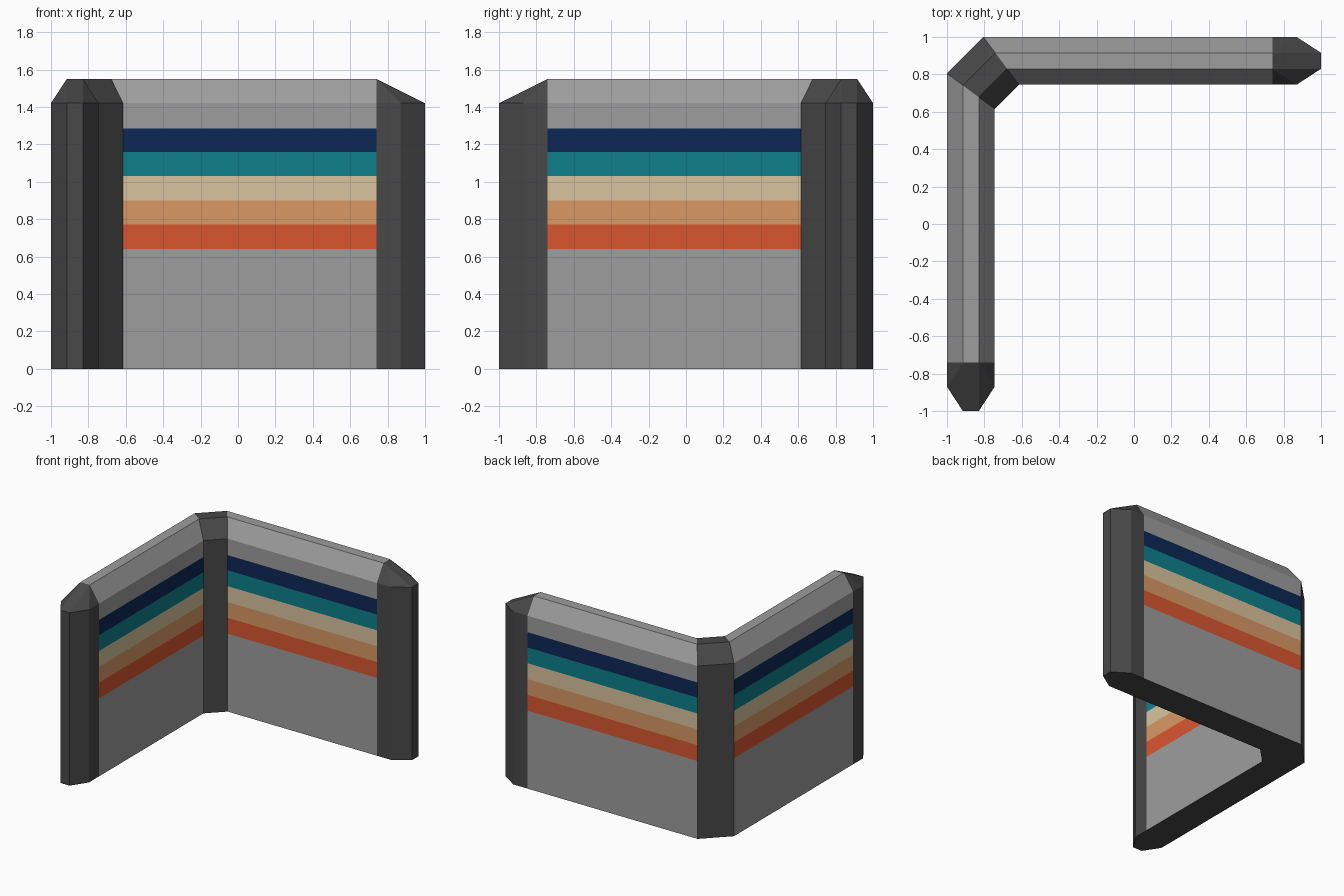
import bpy, bmesh

if "Cube" in bpy.data.objects:
    bpy.data.objects.remove(bpy.data.objects["Cube"])

def srgb(h):
    c = [int(h[i:i + 2], 16) / 255 for i in (0, 2, 4)]
    return [v / 12.92 if v <= 0.04045 else ((v + 0.055) / 1.055) ** 2.4 for v in c] + [1]

MATS = []
for name, col in [("wall grey", "9D9D9D"), ("trim dark grey", "484848"), ("stripe red orange", "DA5630"),
                  ("stripe tan", "DA9965"), ("stripe sand", "D9C49D"), ("stripe teal", "0D808B"),
                  ("stripe navy", "0D2757")]:
    m = bpy.data.materials.new(name)
    m.diffuse_color = srgb(col)
    m.use_nodes = True
    m.node_tree.nodes["Principled BSDF"].inputs["Base Color"].default_value = m.diffuse_color
    MATS.append(m)
GREY, DARK, STRIPE = 0, 1, 2

IN, RIDGE_IN, RIDGE_OUT, OUT = 0.745, 0.83, 0.915, 1.0   # wall thickness positions
SIDE_H, TOP_H = 1.42, 1.55
CAP_X = 0.74
BANDS = [0.64, 0.77, 0.90, 1.03, 1.16, 1.285]            # stripe edges

def mirrored(p):
    """Reflect across the diagonal to reach the other arm."""
    return (-p[1], -p[0], p[2])

def same(p):
    return p

def profile(cuts):
    """Closed wall cross-section as (y, z) points."""
    return ([(IN, 0)] + [(IN, z) for z in cuts] + [(IN, SIDE_H), (RIDGE_IN, TOP_H), (RIDGE_OUT, TOP_H),
            (OUT, SIDE_H)] + [(OUT, z) for z in reversed(cuts)] + [(OUT, 0)])

def corner_x(y):
    """Slanted joint between wall and corner post."""
    return -0.615 - 0.19 * (y - IN) / (OUT - IN)

def finish(bm, name, rule):
    bmesh.ops.recalc_face_normals(bm, faces=bm.faces)
    me = bpy.data.meshes.new(name)
    for m in MATS:
        me.materials.append(m)
    for f in bm.faces:
        f.material_index = rule(f)
    bm.to_mesh(me)
    bm.free()
    bpy.context.collection.objects.link(bpy.data.objects.new(name, me))

def loft(name, a, b, rule):
    bm = bmesh.new()
    va, vb = [[bm.verts.new(p) for p in ring] for ring in (a, b)]
    n = len(a)
    for i in range(n):
        j = (i + 1) % n
        bm.faces.new((va[i], va[j], vb[j], vb[i]))
    finish(bm, name, rule)

def wall_rule(f):
    z = f.calc_center_median().z
    if z < 0.01:
        return DARK
    for i in range(5):
        if BANDS[i] < z < BANDS[i + 1]:
            return STRIPE + i
    return GREY

def dark_rule(f):
    return DARK

for side, mp in (("back", same), ("left", mirrored)):
    # striped wall arm
    ring = profile(BANDS)
    loft(side + "_wall", [mp((corner_x(y), y, z)) for y, z in ring],
         [mp((CAP_X, y, z)) for y, z in ring], wall_rule)

    # bevelled end cap
    plan = [(CAP_X, IN), (0.87, IN), (1, RIDGE_IN), (1, RIDGE_OUT), (0.87, OUT), (CAP_X, OUT)]
    pts = [(x, y, z) for x, y in plan for z in (0, SIDE_H)]
    pts += [(CAP_X, RIDGE_IN, TOP_H), (CAP_X, RIDGE_OUT, TOP_H)]
    bm = bmesh.new()
    for p in pts:
        bm.verts.new(p)
    bmesh.ops.convex_hull(bm, input=bm.verts)
    hidden = [f for f in bm.faces if all(abs(v.co.x - CAP_X) < 1e-4 for v in f.verts)]
    bmesh.ops.delete(bm, geom=hidden, context='FACES')
    bmesh.ops.dissolve_limit(bm, angle_limit=0.01, verts=bm.verts, edges=bm.edges)
    for v in bm.verts:
        v.co = mp(tuple(v.co))
    finish(bm, side + "_end_cap", dark_rule)

# corner post joining both arms
post = [(corner_x(y), y, z) for y, z in profile([])]
loft("corner_post", post, [mirrored(p) for p in post], dark_rule)
